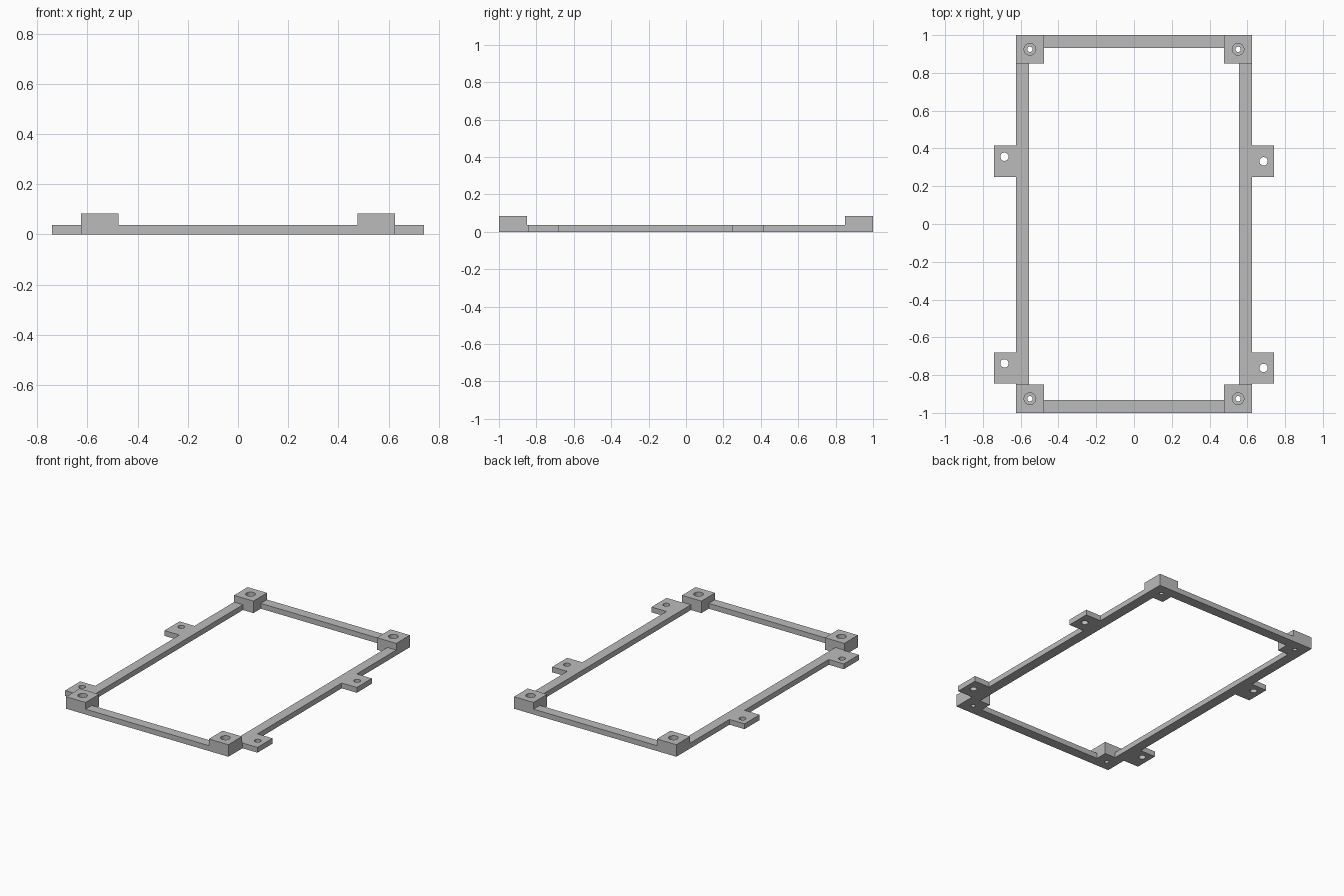
import bpy

default_cube = bpy.data.objects.get("Cube")
if default_cube:
    bpy.data.objects.remove(default_cube, do_unlink=True)

# Overall sizes
HALF_X, HALF_Y, TAB_X = 0.626, 1.0, 0.742
RAIL, BLOCK = 0.069, 0.15
LOW, HIGH = 0.037, 0.084
BORE_FLOOR = 0.04

grey = bpy.data.materials.new("plain grey")
grey.use_nodes = True
colour = (0.5, 0.5, 0.5, 1)
grey.diffuse_color = colour
grey.node_tree.nodes["Principled BSDF"].inputs["Base Color"].default_value = colour


def box(name, x, y, height):
    """Box standing on the ground, spanning the given x and y ranges."""
    x0, x1 = sorted(x)
    y0, y1 = sorted(y)
    bpy.ops.mesh.primitive_cube_add(
        size=1, location=((x0 + x1) / 2, (y0 + y1) / 2, height / 2))
    obj = bpy.context.object
    obj.name = name
    obj.scale = (x1 - x0, y1 - y0, height)
    bpy.ops.object.transform_apply(location=True, rotation=False, scale=True)
    obj.data.materials.append(grey)
    return obj


def drill(obj, x, y, radius, bottom=-0.1):
    """Cut a round vertical hole from above down to the bottom height."""
    top = 0.2
    bpy.ops.mesh.primitive_cylinder_add(
        vertices=32, radius=radius, depth=top - bottom,
        location=(x, y, (top + bottom) / 2))
    cutter = bpy.context.object
    cutter.hide_render = True
    cutter.data.materials.append(grey)
    cut = obj.modifiers.new("hole", 'BOOLEAN')
    cut.operation = 'DIFFERENCE'
    cut.solver = 'EXACT'
    cut.object = cutter
    bpy.ops.object.select_all(action='DESELECT')
    obj.select_set(True)
    bpy.context.view_layer.objects.active = obj
    bpy.ops.object.modifier_apply(modifier=cut.name)
    bpy.data.objects.remove(cutter, do_unlink=True)
    bpy.ops.object.shade_smooth_by_angle()


# Thin rails between the corner blocks
inner_x, inner_y = HALF_X - BLOCK, HALF_Y - BLOCK
for side, s in (("left", 1), ("right", -1)):
    box(side + "_rail", (s * (HALF_X - RAIL), s * HALF_X), (-inner_y, inner_y), LOW)
for end, e in (("back", 1), ("front", -1)):
    box(end + "_rail", (-inner_x, inner_x), (e * (HALF_Y - RAIL), e * HALF_Y), LOW)

# Raised corner blocks with counterbored screw holes
for side, s in (("left", 1), ("right", -1)):
    for end, e in (("back", 1), ("front", -1)):
        block = box(f"{end}_{side}_corner_block",
                    (s * inner_x, s * HALF_X), (e * inner_y, e * HALF_Y), HIGH)
        hx, hy = s * (HALF_X - BLOCK / 2), e * (HALF_Y - BLOCK / 2)
        drill(block, hx, hy, 0.031, BORE_FLOOR)
        drill(block, hx, hy, 0.014)

# Outer mounting tabs; the right-hand holes sit a little further back
for side, s, shift in (("left", 1, 0), ("right", -1, 0.024)):
    for end, middle in (("back", 0.332), ("front", -0.762)):
        tab = box(f"{end}_{side}_mounting_tab",
                  (s * HALF_X, s * TAB_X), (middle - 0.083, middle + 0.083), LOW)
        drill(tab, s * 0.686, middle + shift, 0.022)
